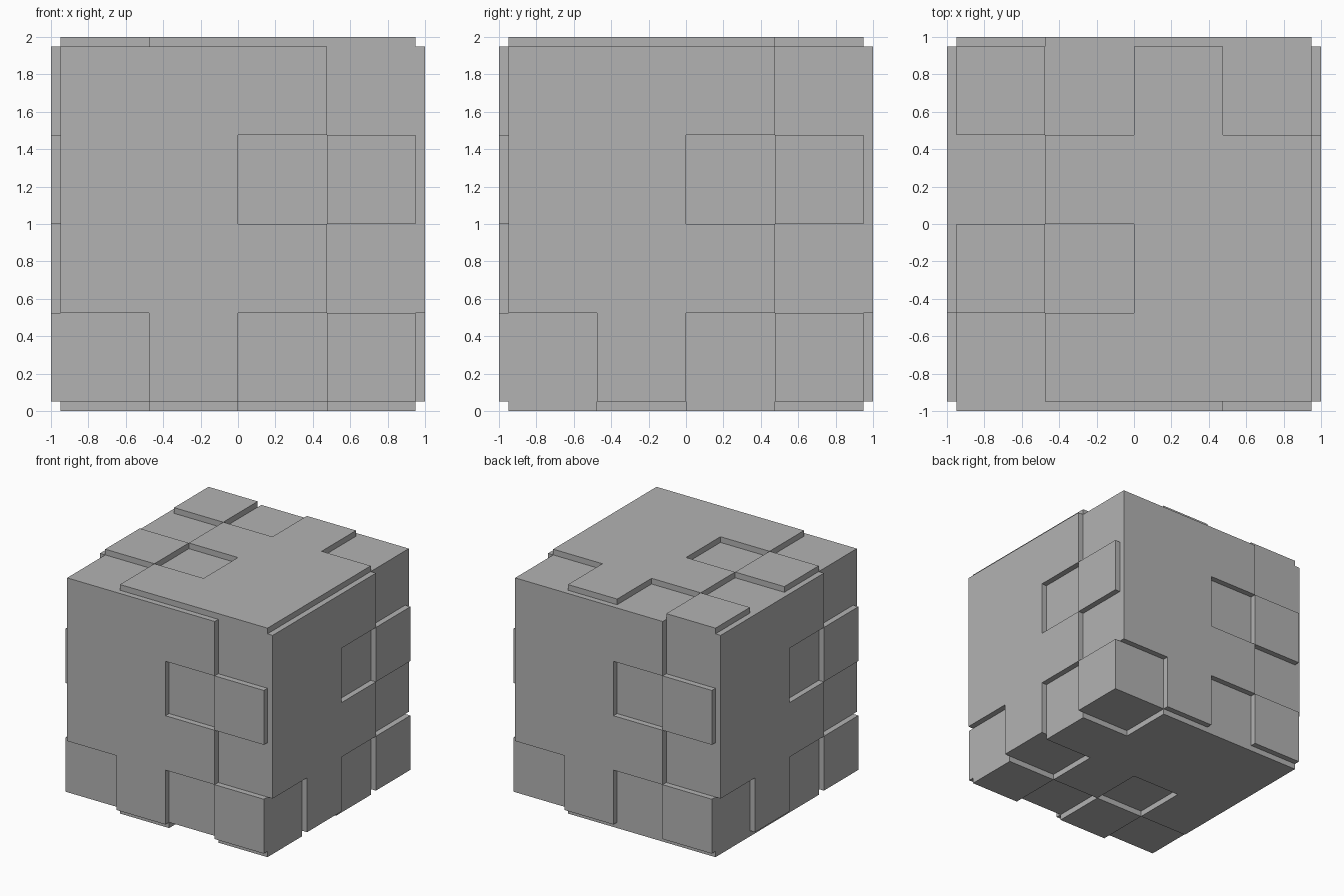
import bpy
import bmesh
from mathutils import Vector

old = bpy.data.objects.get("Cube")
if old:
    bpy.data.objects.remove(old, do_unlink=True)

CORE = 1.9      # edge length of the inner block
RAISE = 0.05    # height of the raised tiles
CELL = CORE / 4

# Tile maps, read like a picture: # is raised, . is sunken
SIDE = ["###.",
        "##.#",
        "###.",
        ".#.#"]
TOP = ["#.#.",
       ".###",
       "#.##",
       ".###"]
BOTTOM = ["###.",
          "####",
          "#.#.",
          ".#.#"]

X, Y, Z = Vector((1, 0, 0)), Vector((0, 1, 0)), Vector((0, 0, 1))

# Each face of the block: outward normal, across, upward, tile map
sides = [(n, Z.cross(n), Z, SIDE) for n in (X, Y, -X, -Y)]
sides += [(Z, X, Y, TOP), (-Z, X, Y, BOTTOM)]


def is_raised(centre, across, up, tiles):
    col = int((centre.dot(across) + CORE / 2) / CELL)
    row = int((CORE / 2 - centre.dot(up)) / CELL)
    return tiles[row][col] == "#"


# Block divided into a four by four grid on each face
bm = bmesh.new()
bmesh.ops.create_cube(bm, size=CORE)
bmesh.ops.subdivide_edges(bm, edges=bm.edges[:], cuts=3, use_grid_fill=True)
bm.normal_update()

# Pick the raised tiles of every face while the block is still plain
regions = []
for normal, across, up, tiles in sides:
    chosen = [f for f in bm.faces if f.normal.dot(normal) > 0.9
              and is_raised(f.calc_center_median(), across, up, tiles)]
    regions.append((normal, chosen))

# Raise them
for normal, chosen in regions:
    out = bmesh.ops.extrude_face_region(bm, geom=chosen)["geom"]
    verts = [v for v in out if isinstance(v, bmesh.types.BMVert)]
    bmesh.ops.translate(bm, verts=verts, vec=normal * RAISE)

# Stand it on the floor
bmesh.ops.translate(bm, verts=bm.verts[:], vec=Z * (CORE / 2 + RAISE))
bm.normal_update()

mesh = bpy.data.meshes.new("tiled_block")
bm.to_mesh(mesh)
bm.free()

# Plain grey material
grey = bpy.data.materials.new("plain_grey")
grey.use_nodes = True
colour = (0.45, 0.45, 0.45, 1.0)
grey.diffuse_color = colour
grey.node_tree.nodes["Principled BSDF"].inputs["Base Color"].default_value = colour
mesh.materials.append(grey)

block = bpy.data.objects.new("tiled_block", mesh)
bpy.context.collection.objects.link(block)
